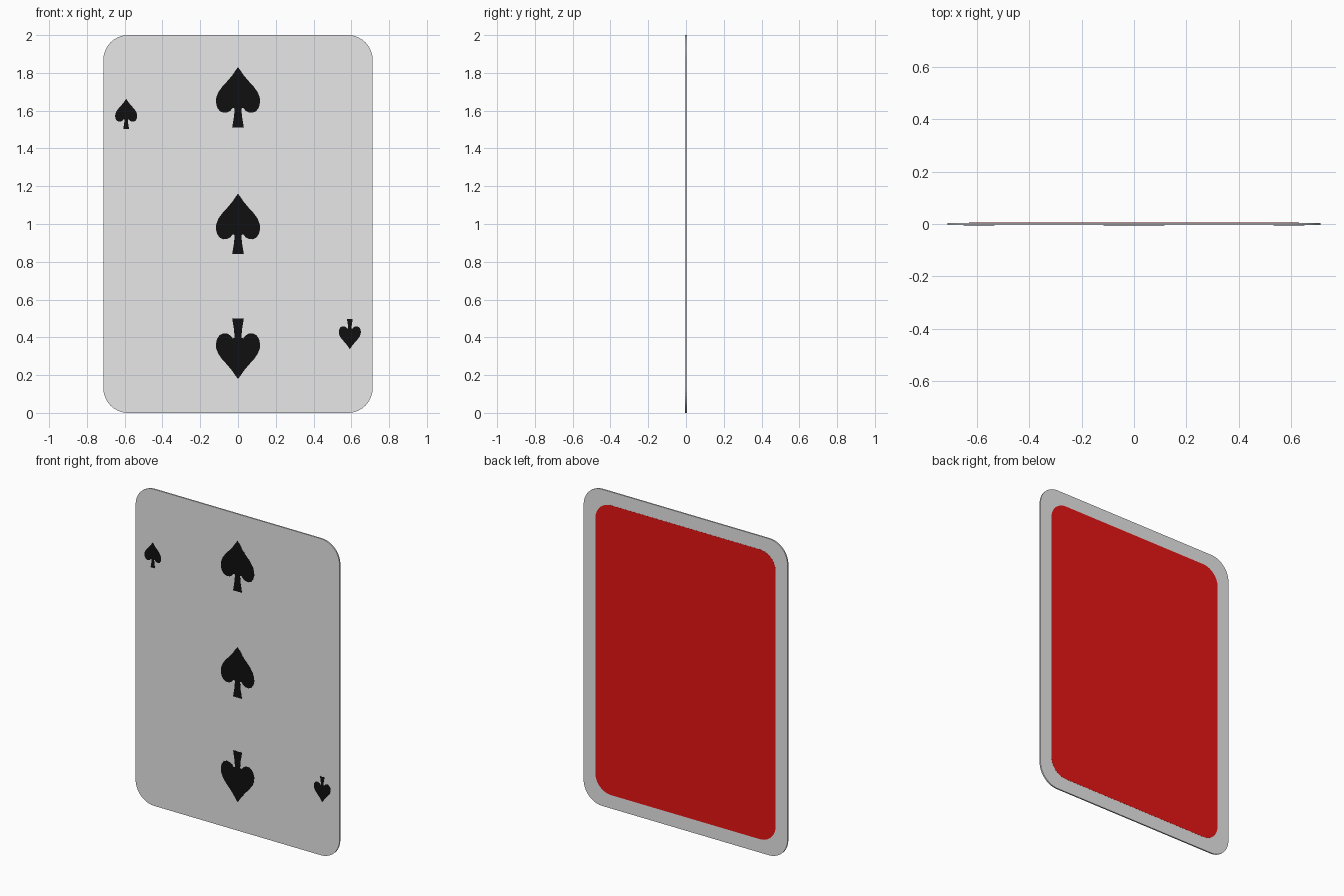
import bpy, bmesh, math

if "Cube" in bpy.data.objects:
    bpy.data.objects.remove(bpy.data.objects["Cube"])


def material(name, rgb):
    m = bpy.data.materials.new(name)
    m.diffuse_color = (*rgb, 1)
    m.use_nodes = True
    m.node_tree.nodes["Principled BSDF"].inputs["Base Color"].default_value = m.diffuse_color
    return m


white = material("card_white", (0.8, 0.8, 0.8))
black = material("ink_black", (0.005, 0.005, 0.005))
red = material("back_red", (0.8, 0.007, 0.007))


def slab(name, outline, y0, y1, mat):
    """Extrude an x-z outline from y0 to y1."""
    bm = bmesh.new()
    face = bm.faces.new([bm.verts.new((x, y0, z)) for x, z in outline])
    new = bmesh.ops.extrude_face_region(bm, geom=[face])["geom"]
    for v in new:
        if isinstance(v, bmesh.types.BMVert):
            v.co.y = y1
    bmesh.ops.recalc_face_normals(bm, faces=bm.faces)
    bmesh.ops.triangulate(bm, faces=[f for f in bm.faces if len(f.verts) > 4])
    me = bpy.data.meshes.new(name)
    bm.to_mesh(me)
    bm.free()
    me.materials.append(mat)
    ob = bpy.data.objects.new(name, me)
    bpy.context.collection.objects.link(ob)
    return ob


def rounded_rect(w, h, r, cz, steps=10):
    pts = []
    for k, (sx, sz) in enumerate([(1, 1), (-1, 1), (-1, -1), (1, -1)]):
        for i in range(steps + 1):
            a = math.pi / 2 * (k + i / steps)
            pts.append((sx * (w / 2 - r) + r * math.cos(a),
                        cz + sz * (h / 2 - r) + r * math.sin(a)))
    return pts


# Right half of a spade, from tip to foot; the left half is mirrored
HALF_SPADE = [(0.012, 0.145), (0.03, 0.118), (0.055, 0.088), (0.085, 0.055),
              (0.104, 0.028), (0.115, 0.0), (0.117, -0.025), (0.111, -0.052),
              (0.097, -0.072), (0.077, -0.081), (0.056, -0.079),
              (0.04, -0.07), (0.028, -0.055), (0.018, -0.058),
              (0.021, -0.1), (0.031, -0.16)]
SPADE = [(0, 0.16)] + HALF_SPADE + [(-x, z) for x, z in reversed(HALF_SPADE)]


def spade(name, cx, cz, s, flip=1):
    slab(name, [(cx + flip * s * x, cz + flip * s * z) for x, z in SPADE],
         -0.005, -0.004, black)


# Card and red back panel
slab("card", rounded_rect(1.425, 2, 0.13, 1), -0.0044, 0.0044, white)
slab("back_panel", rounded_rect(1.26, 1.83, 0.11, 1), 0.004, 0.005, red)

# Centre column of spades, the lowest one upside down
for name, z, flip in (("top", 1.67, 1), ("middle", 1.0, 1), ("bottom", 0.34, -1)):
    spade(name + "_spade", 0, z, 1, flip)

# Small corner spades
for name, side in (("upper_corner", 1), ("lower_corner", -1)):
    spade(name + "_spade", -0.592 * side, 1 + 0.582 * side, 0.5, side)
